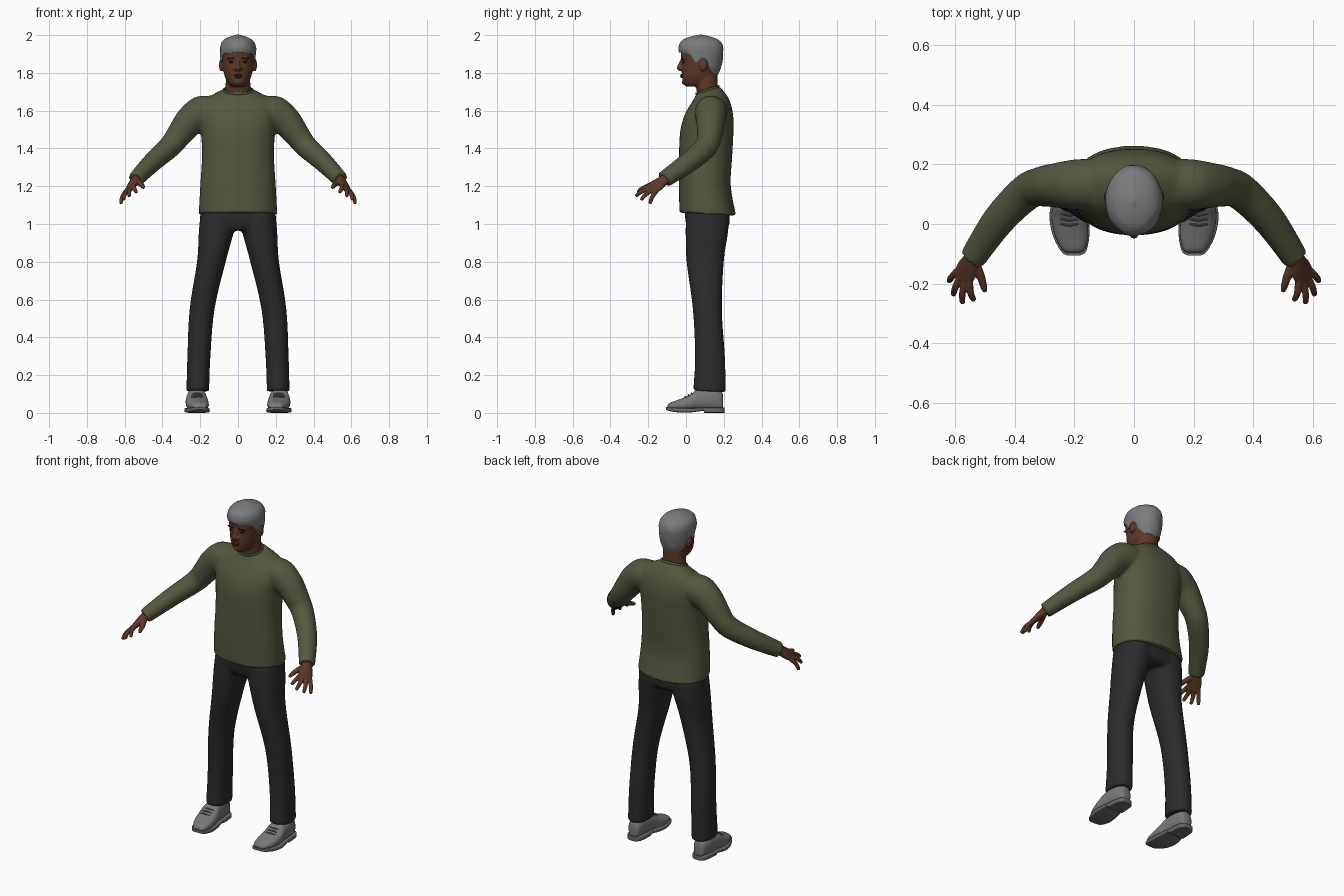
import bpy, bmesh, math
from mathutils import Vector, Matrix

if "Cube" in bpy.data.objects:
    bpy.data.objects.remove(bpy.data.objects["Cube"])


def material(name, rgb):
    m = bpy.data.materials.new(name)
    m.diffuse_color = (*rgb, 1)
    m.use_nodes = True
    m.node_tree.nodes["Principled BSDF"].inputs["Base Color"].default_value = m.diffuse_color
    return m


OLIVE = material("olive knit", (0.088, 0.098, 0.050))
CHARCOAL = material("charcoal cloth", (0.024, 0.024, 0.025))
SKIN = material("brown skin", (0.110, 0.040, 0.022))
LIP = material("lip brown", (0.075, 0.024, 0.017))
GREY = material("grey hair", (0.20, 0.20, 0.207))
LEATHER = material("grey leather", (0.19, 0.19, 0.193))
SOLE = material("sole grey", (0.14, 0.14, 0.143))
DARK = material("dark brown", (0.015, 0.010, 0.008))


# --- helpers: a section is (centre, half-axis u, half-axis v) ---
def level(rows):
    """Horizontal sections from (z, y_front, y_back, half_width, tilt, centre_x)."""
    out = []
    for z, yf, yb, rx, tilt, cx in rows:
        ry = (yb - yf) / 2
        out.append((Vector((cx, (yf + yb) / 2, z)), Vector((rx, 0, 0)), Vector((0, ry, tilt * ry))))
    return out


def along_y(rows):
    """Upright sections from (y, centre_x, half_width, z_bottom, z_top)."""
    return [(Vector((cx, y, (zb + zt) / 2)), Vector((w, 0, 0)), Vector((0, 0, (zt - zb) / 2)))
            for y, cx, w, zb, zt in rows]


def tube(rows, ref=(0, 1, 0)):
    """Sections square to a path of (x, y, z, half_width, half_thickness)."""
    pts = [Vector(r[:3]) for r in rows]
    out = []
    for i, r in enumerate(rows):
        t = pts[min(i + 1, len(pts) - 1)] - pts[max(i - 1, 0)]
        t.normalize()
        v = t.cross(Vector(ref)).normalized()
        out.append((pts[i], v.cross(t) * r[3], v * r[4]))
    return out


def flip(sections):
    return [tuple(Vector((-a.x, a.y, a.z)) for a in s) for s in sections]


def loft(bm, sections, power=2.0, sides=32, steps=5):
    n = len(sections)
    rings = []
    for i in range(n - 1):
        quad = [sections[max(i - 1, 0)], sections[i], sections[i + 1], sections[min(i + 2, n - 1)]]
        for k in range(steps + (i == n - 2)):
            t = k / steps
            c, u, v = [b + (cc - a) * (t / 2) + (2 * a - 5 * b + 4 * cc - d) * (t * t / 2)
                       + (3 * b - a - 3 * cc + d) * (t ** 3 / 2) for a, b, cc, d in zip(*quad)]
            ring = []
            for j in range(sides):
                a = 2 * math.pi * j / sides
                p, q = [math.copysign(abs(f) ** (2 / power), f) for f in (math.cos(a), math.sin(a))]
                ring.append(bm.verts.new(c + u * p + v * q))
            rings.append(ring)
    for lo, hi in zip(rings, rings[1:]):
        for j in range(sides):
            k = (j + 1) % sides
            bm.faces.new((lo[j], lo[k], hi[k], hi[j]))
    bm.faces.new(rings[0])
    bm.faces.new(rings[-1])


def ball(bm, centre, radii):
    bmesh.ops.create_uvsphere(bm, u_segments=20, v_segments=12, radius=1,
                              matrix=Matrix.Translation(centre) @ Matrix.Diagonal((*radii, 1)))


def finish(bm, name, mat, voxel=None, smooth=0, angle=40):
    bmesh.ops.recalc_face_normals(bm, faces=bm.faces)
    me = bpy.data.meshes.new(name)
    bm.to_mesh(me)
    bm.free()
    me.materials.append(mat)
    ob = bpy.data.objects.new(name, me)
    bpy.context.collection.objects.link(ob)
    if voxel:
        r = ob.modifiers.new("blend", 'REMESH')
        r.mode, r.voxel_size, r.use_smooth_shade = 'VOXEL', voxel, True
    if smooth:
        s = ob.modifiers.new("soften", 'SMOOTH')
        s.factor, s.iterations = 0.5, smooth
    if voxel:
        for p in me.polygons:
            p.use_smooth = True
    else:
        bpy.context.view_layer.objects.active = ob
        ob.select_set(True)
        bpy.ops.object.shade_smooth_by_angle(angle=math.radians(angle))
        ob.select_set(False)
    return ob


# --- sweater: torso blended with both sleeves ---
bm = bmesh.new()
loft(bm, level([(1.052, -.035, .265, .208, -.05, 0), (1.20, -.037, .237, .200, 0, 0),
                (1.35, -.037, .244, .191, 0, 0), (1.48, -.032, .251, .195, 0, 0),
                (1.56, -.014, .251, .205, 0, 0), (1.62, .012, .240, .200, .05, 0),
                (1.66, .034, .222, .175, .12, 0), (1.69, .047, .195, .118, .25, 0),
                (1.708, .052, .177, .078, .33, 0)]), 2.3, 48)
sleeve = tube([(.12, .135, 1.60, .085, .080), (.195, .132, 1.588, .085, .090), (.255, .13, 1.545, .076, .080),
               (.312, .125, 1.472, .067, .068), (.363, .105, 1.408, .062, .060), (.455, .012, 1.325, .056, .052),
               (.542, -.115, 1.236, .046, .042)])
loft(bm, sleeve)
loft(bm, flip(sleeve))
finish(bm, "sweater", OLIVE, 0.009, 5)

# --- collar band ---
bpy.ops.mesh.primitive_torus_add(major_segments=40, minor_segments=10, major_radius=1, minor_radius=.09,
                                 location=(0, .114, 1.708), rotation=(math.atan(.33), 0, 0))
collar = bpy.context.object
collar.name = "collar"
collar.scale = (.074, .062, .09)
collar.data.materials.append(OLIVE)
bpy.ops.object.shade_smooth_by_angle()
collar.select_set(False)

# --- trousers: hips blended with both legs ---
bm = bmesh.new()
loft(bm, level([(.965, .02, .20, .15, 0, 0), (1.0, .0, .23, .198, 0, 0), (1.09, -.01, .225, .195, 0, 0)]), 2.3)
leg = level([(1.05, .0, .230, .10, 0, .1), (.95, -.002, .222, .092, 0, .116), (.80, .003, .200, .076, 0, .141),
             (.55, .036, .190, .066, 0, .190), (.30, .048, .206, .061, 0, .207), (.114, .038, .211, .060, -.05, .213)])
loft(bm, leg, 2.2)
loft(bm, flip(leg), 2.2)
finish(bm, "trousers", CHARCOAL, 0.009, 4)

# --- head with neck, nose, chin and ears ---
bm = bmesh.new()
loft(bm, level([(1.728, .0, .10, .032, 0, 0), (1.745, -.014, .13, .052, 0, 0), (1.78, -.021, .155, .070, 0, 0),
                (1.82, -.022, .176, .079, 0, 0), (1.86, -.022, .184, .084, 0, 0), (1.91, -.027, .186, .087, 0, 0),
                (1.95, -.012, .176, .078, 0, 0), (1.98, .03, .14, .048, 0, 0)]), 2.2)
loft(bm, level([(1.64, .06, .168, .066, 0, 0), (1.70, .057, .168, .067, 0, 0),
                (1.75, .050, .168, .065, 0, 0), (1.82, .05, .168, .065, 0, 0)]))
loft(bm, tube([(0, -.018, 1.872, .008, .010), (0, -.028, 1.846, .010, .012), (0, -.036, 1.826, .015, .014),
               (0, -.026, 1.814, .015, .010)], (1, 0, 0)), 2, 16)
ball(bm, (0, -.010, 1.750), (.022, .012, .013))
for s in (1, -1):
    ball(bm, (s * .088, .092, 1.842), (.013, .022, .034))
    ball(bm, (s * .014, -.026, 1.822), (.009, .010, .008))
    ball(bm, (s * .034, -.014, 1.877), (.024, .011, .007))
finish(bm, "head", SKIN, 0.005, 3)

# --- lips, eyes and eyebrows ---
bm = bmesh.new()
ball(bm, (0, -.021, 1.788), (.024, .010, .0055))
ball(bm, (0, -.021, 1.779), (.020, .010, .0060))
finish(bm, "lips", LIP)
bm = bmesh.new()
for s in (1, -1):
    ball(bm, (s * .034, -.012, 1.857), (.014, .007, .005))
    ball(bm, (s * .036, -.019, 1.879), (.021, .008, .0035))
finish(bm, "eyes_and_brows", DARK)


# --- hair cap with a hairline that varies around the head ---
def lerp(table, x):
    for a, b in zip(table, table[1:]):
        if x <= b[0]:
            f = max(0, (x - a[0]) / (b[0] - a[0]))
            return [p + (q - p) * f for p, q in zip(a[1:], b[1:])]
    return table[-1][1:]


HAIRLINE = [(0, 1.908), (50, 1.902), (62, 1.89), (74, 1.85), (82, 1.85), (88, 1.875),
            (105, 1.872), (116, 1.82), (135, 1.795), (180, 1.785)]
SHAPE = [(1.78, -.02, .168, .075), (1.83, -.028, .187, .088), (1.88, -.034, .196, .094), (1.93, -.041, .199, .097),
         (1.96, -.034, .190, .089), (1.98, -.012, .167, .070), (1.993, .025, .128, .042), (2.003, .075, .08, .003)]
bm = bmesh.new()
N, M = 64, 18
rings = []
for i in range(-1, M + 1):
    ring = []
    for j in range(N):
        a = 2 * math.pi * j / N
        deg = min(math.degrees(a), 360 - math.degrees(a))
        low = lerp(HAIRLINE, deg)[0]
        z = low + (2.003 - low) * math.sin(max(i, 0) / M * math.pi / 2)
        yf, yb, rx = lerp(SHAPE, z)
        k = 0.8 if i < 0 else 1 + .012 * math.sin(7 * a + 60 * z) * math.cos(i / M * math.pi / 2)
        ring.append(bm.verts.new((rx * k * math.sin(a), (yf + yb) / 2 - (yb - yf) / 2 * k * math.cos(a), z)))
    rings.append(ring)
for lo, hi in zip(rings, rings[1:]):
    for j in range(N):
        bm.faces.new((lo[j], lo[(j + 1) % N], hi[(j + 1) % N], hi[j]))
bm.faces.new(rings[-1])
finish(bm, "hair", GREY, smooth=2, angle=60)

# --- hands: palm, four fingers and thumb ---
ACROSS = Vector((.655, .573, -.49))
KNUCKLE = Vector((.573, -.176, 1.188))
TIPS = [(.538, -.258, 1.167), (.577, -.268, 1.148), (.608, -.240, 1.128), (.622, -.192, 1.108)]
hand = [tube([(.530, -.09, 1.25, .028, .026), (.547, -.125, 1.226, .033, .024), (.562, -.155, 1.204, .042, .019),
              (.577, -.186, 1.180, .040, .014)], ACROSS)]
for i, tip in enumerate(TIPS):
    root = KNUCKLE + ACROSS * (.021 * (i - 1.5))
    tip = Vector(tip)
    mid = root.lerp(tip, .55) + Vector((.004, -.003, .005))
    hand.append(tube([(*root, .012, .012), (*mid, .0115, .0115), (*root.lerp(tip, .93), .0095, .0095),
                      (*tip, .006, .006)], (1, 0, .3)))
hand.append(tube([(.535, -.13, 1.226, .017, .017), (.515, -.175, 1.212, .0145, .0145),
                  (.503, -.215, 1.197, .011, .011), (.499, -.228, 1.191, .006, .006)], (1, 0, .3)))
for name, turn in (("left_hand", lambda s: s), ("right_hand", flip)):
    bm = bmesh.new()
    for part in hand:
        loft(bm, turn(part), 2, 16)
    finish(bm, name, SKIN, 0.004, 2)

# --- shoes: upper, sole with heel, and laces ---
upper = along_y([(-.097, .203, .022, .020, .040), (-.085, .203, .038, .018, .054), (-.04, .210, .055, .012, .070),
                 (.02, .217, .060, .012, .095), (.065, .219, .054, .012, .125), (.14, .219, .047, .012, .130),
                 (.185, .218, .036, .012, .115), (.197, .218, .022, .012, .090)])
sole = along_y([(-.106, .203, .020, .017, .032), (-.092, .203, .042, .011, .030), (-.04, .211, .061, .002, .027),
                (.02, .218, .066, .002, .027), (.075, .219, .058, .009, .028), (.095, .219, .054, .010, .028),
                (.100, .219, .054, .0, .028), (.17, .218, .049, .0, .028), (.197, .218, .036, .0, .028),
                (.205, .218, .022, .0, .028)])
laces = [tube([(.217 + x, y + abs(x) * .2, z - 6 * x * x, .004, .004) for x in (-.03, -.015, 0, .015, .03)])
         for y, z in ((-.005, .086), (.012, .095), (.029, .104))]
for side, turn in (("left", lambda s: s), ("right", flip)):
    bm = bmesh.new()
    loft(bm, turn(upper), 2.4)
    finish(bm, side + "_shoe_upper", LEATHER)
    bm = bmesh.new()
    loft(bm, turn(sole), 6, steps=3)
    finish(bm, side + "_shoe_sole", SOLE)
    bm = bmesh.new()
    for lace in laces:
        loft(bm, turn(lace), 2, 8, 2)
    finish(bm, side + "_laces", SOLE)
